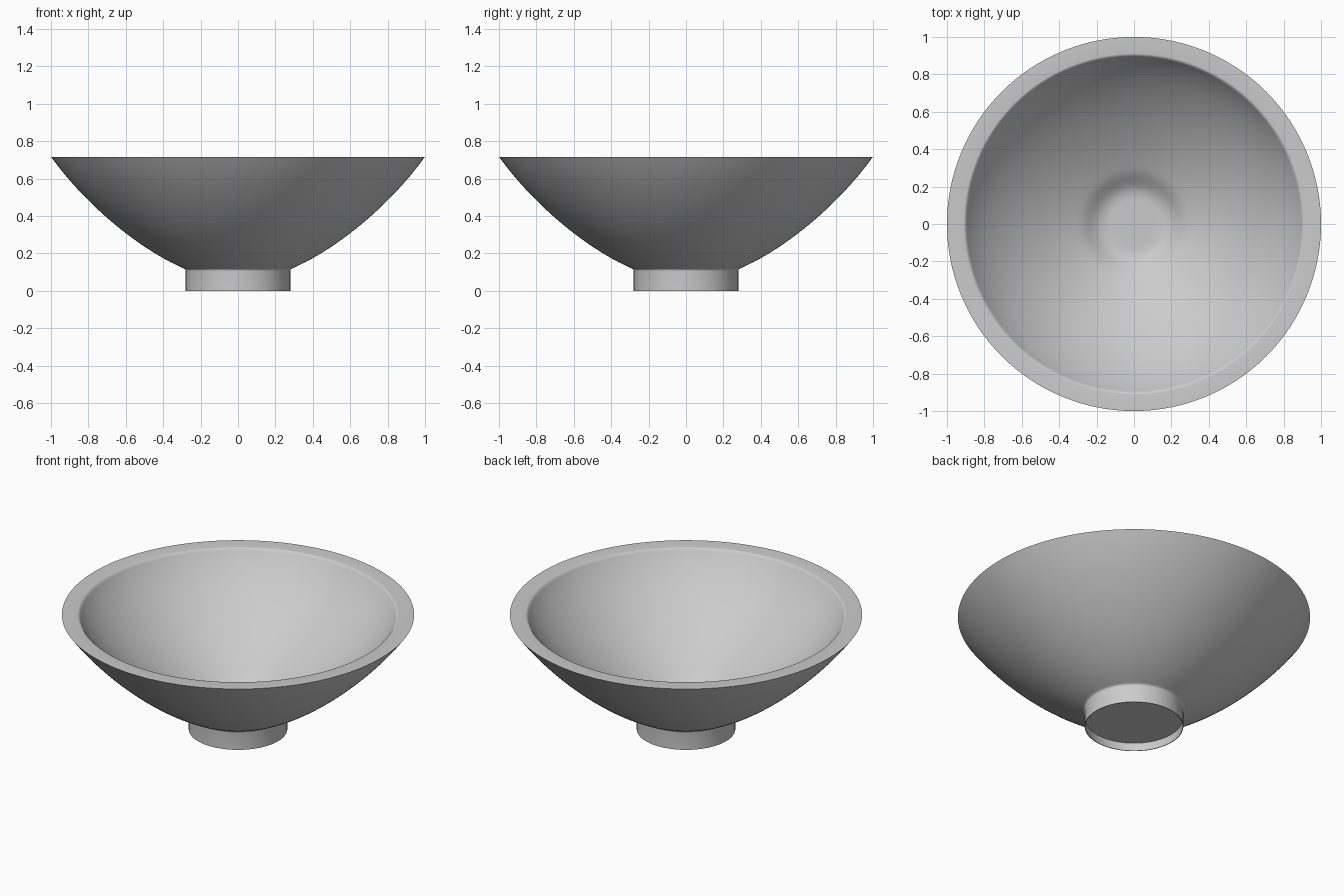
import bpy
import bmesh
import math
from mathutils import Vector
from mathutils.geometry import interpolate_bezier

if "Cube" in bpy.data.objects:
    bpy.data.objects.remove(bpy.data.objects["Cube"])

GREY = (0.6, 0.6, 0.6, 1.0)
glaze = bpy.data.materials.new("plain grey")
glaze.use_nodes = True
glaze.diffuse_color = GREY
glaze.node_tree.nodes["Principled BSDF"].inputs["Base Color"].default_value = GREY


def curve(a, handle_a, handle_b, b, count):
    """Points (radius, height) along a Bezier arc."""
    pts = interpolate_bezier(*(Vector((r, z, 0)) for r, z in (a, handle_a, handle_b, b)), count)
    return [(p.x, p.y) for p in pts]


def lathe(name, profile, steps=128):
    """Spin a (radius, height) profile around the z axis."""
    bm = bmesh.new()
    verts = [bm.verts.new((r, 0, z)) for r, z in profile]
    edges = [bm.edges.new(pair) for pair in zip(verts, verts[1:])]
    bmesh.ops.spin(bm, geom=verts + edges, cent=(0, 0, 0), axis=(0, 0, 1),
                   angle=math.tau, steps=steps, use_merge=True)
    bmesh.ops.remove_doubles(bm, verts=bm.verts, dist=0.0005)
    bmesh.ops.recalc_face_normals(bm, faces=bm.faces)
    mesh = bpy.data.meshes.new(name)
    bm.to_mesh(mesh)
    bm.free()
    mesh.materials.append(glaze)
    obj = bpy.data.objects.new(name, mesh)
    bpy.context.collection.objects.link(obj)
    bpy.ops.object.select_all(action="DESELECT")
    obj.select_set(True)
    bpy.context.view_layer.objects.active = obj
    bpy.ops.object.shade_smooth_by_angle(angle=math.radians(35))


# Inside: flat floor, soft rise, even wall, small rounded lip
floor = [(0, 0.125), (0.1, 0.125)] + curve((0.13, 0.125), (0.21, 0.125), (0.23, 0.175), (0.3, 0.21), 12)
inner_wall = curve((0.3, 0.21), (0.52, 0.32), (0.76, 0.5), (0.885, 0.69), 20)
lip = curve((0.885, 0.69), (0.895, 0.706), (0.9, 0.717), (0.912, 0.717), 7)

# Outside: flaring wall, softened seam, thin foot with a recessed base
outer_wall = curve((1, 0.717), (0.82, 0.467), (0.54, 0.23), (0.295, 0.122), 24)
seam = curve((0.295, 0.122), (0.285, 0.118), (0.28, 0.114), (0.28, 0.105), 6)
foot = [(0.28, 0), (0.276, 0), (0.276, 0.05), (0, 0.05)]

lathe("footed_bowl", floor + inner_wall[1:] + lip[1:] + outer_wall + seam[1:] + foot)
